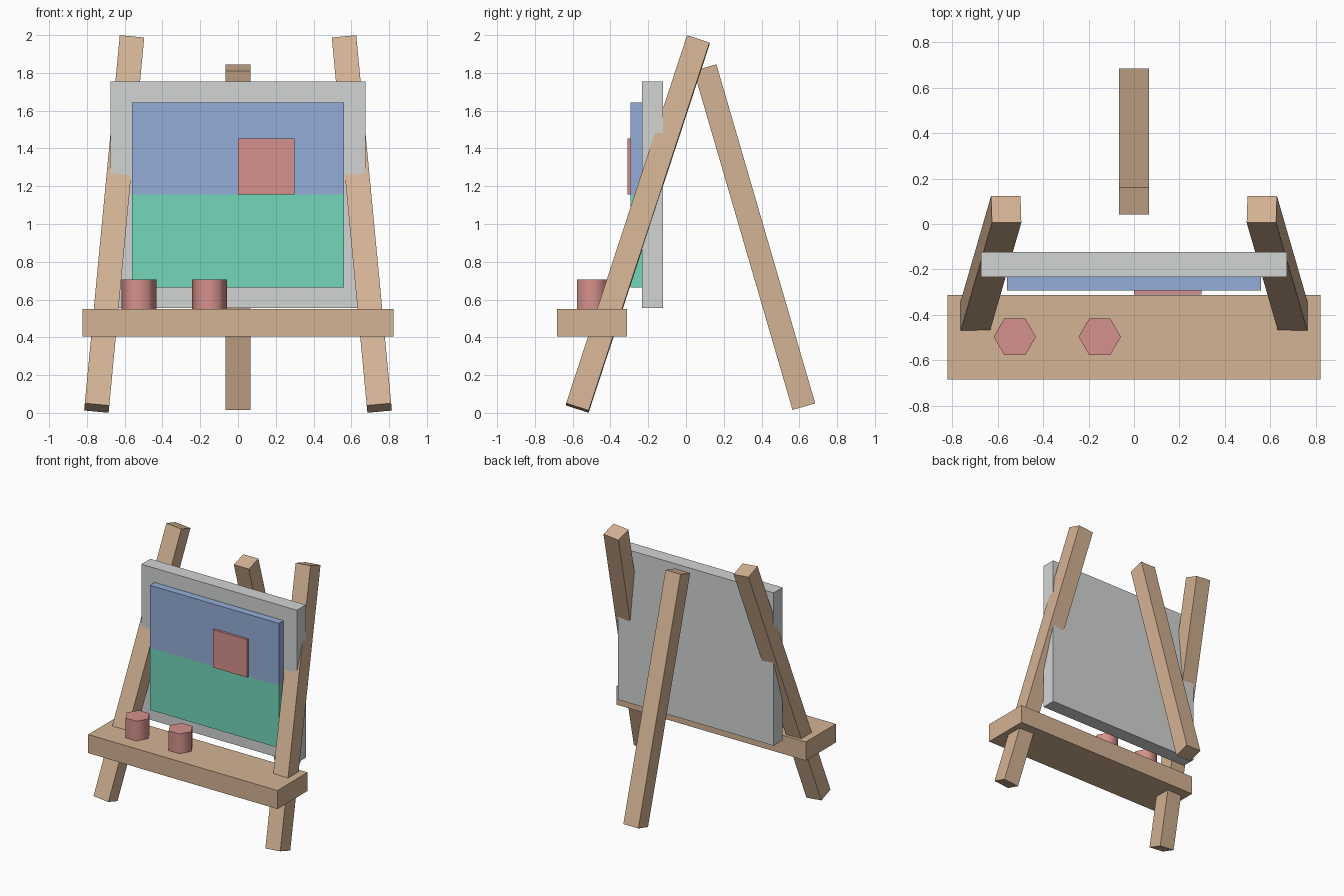
import bpy, bmesh, math
from mathutils import Matrix, Vector

if "Cube" in bpy.data.objects:
    bpy.data.objects.remove(bpy.data.objects["Cube"])


def material(name, rgb):
    # sRGB 0-255 to linear flat colour
    m = bpy.data.materials.new(name)
    m.diffuse_color = [((c / 255 + 0.055) / 1.055) ** 2.4 for c in rgb] + [1.0]
    m.use_nodes = True
    m.node_tree.nodes["Principled BSDF"].inputs["Base Color"].default_value = m.diffuse_color
    return m


WOOD = material("wood", (212, 179, 148))
GREY = material("pale grey", (210, 213, 212))
BLUE = material("sky blue", (148, 172, 215))
GREEN = material("meadow green", (115, 215, 186))
RED = material("soft red", (213, 145, 140))


def finish(name, bm, mat):
    me = bpy.data.meshes.new(name)
    bm.to_mesh(me)
    bm.free()
    me.materials.append(mat)
    ob = bpy.data.objects.new(name, me)
    bpy.context.collection.objects.link(ob)
    return ob


def box(name, lo, hi, mat):
    lo, hi = Vector(lo), Vector(hi)
    bm = bmesh.new()
    bmesh.ops.create_cube(bm, size=1, matrix=Matrix.Translation((lo + hi) / 2)
                          @ Matrix.Diagonal((*(hi - lo), 1)))
    return finish(name, bm, mat)


def beam(name, bottom, top, mat, width=0.13, depth=0.125):
    # square-cut beam between two end centres
    a, b = Vector(bottom), Vector(top)
    z = (b - a).normalized()
    x = Vector((z.z, 0, -z.x)).normalized()
    y = z.cross(x)
    rot = Matrix((x, y, z)).transposed().to_4x4()
    bm = bmesh.new()
    bmesh.ops.create_cube(bm, size=1, matrix=Matrix.Translation((a + b) / 2) @ rot
                          @ Matrix.Diagonal((width, depth, (b - a).length, 1)))
    return finish(name, bm, mat)


# Easel legs
for side, s in (("left", -1), ("right", 1)):
    beam(f"front_leg_{side}", (s * 0.748, -0.575, 0.026), (s * 0.563, 0.065, 1.974), WOOD)
beam("back_leg", (0, 0.624, 0.033), (0, 0.101, 1.828), WOOD)

# Tray and backing board
box("tray", (-0.822, -0.684, 0.405), (0.822, -0.312, 0.551), WOOD)
box("board", (-0.675, -0.234, 0.555), (0.675, -0.123, 1.755), GREY)

# Painting: sky, meadow and house block
box("painting_meadow", (-0.56, -0.293, 0.665), (0.56, -0.234, 1.155), GREEN)
box("painting_sky", (-0.56, -0.293, 1.155), (0.56, -0.234, 1.643), BLUE)
box("painting_house", (0, -0.311, 1.155), (0.298, -0.293, 1.452), RED)

# Hexagonal paint pots on the tray
for i, x in enumerate((-0.525, -0.151)):
    bm = bmesh.new()
    bmesh.ops.create_cone(bm, cap_ends=True, segments=6, radius1=0.093, radius2=0.093,
                          depth=0.155, matrix=Matrix.Translation((x, -0.497, 0.6285))
                          @ Matrix.Rotation(math.pi / 6, 4, "Z"))
    # turn so that corners point along x
    if max(v.co.x for v in bm.verts) - x < 0.09:
        bmesh.ops.rotate(bm, verts=bm.verts, cent=(x, -0.497, 0),
                         matrix=Matrix.Rotation(math.pi / 6, 3, "Z"))
    pot = finish(f"paint_pot_{i + 1}", bm, RED)
    bpy.ops.object.select_all(action="DESELECT")
    pot.select_set(True)
    bpy.context.view_layer.objects.active = pot
    bpy.ops.object.shade_smooth_by_angle(angle=math.radians(65))
